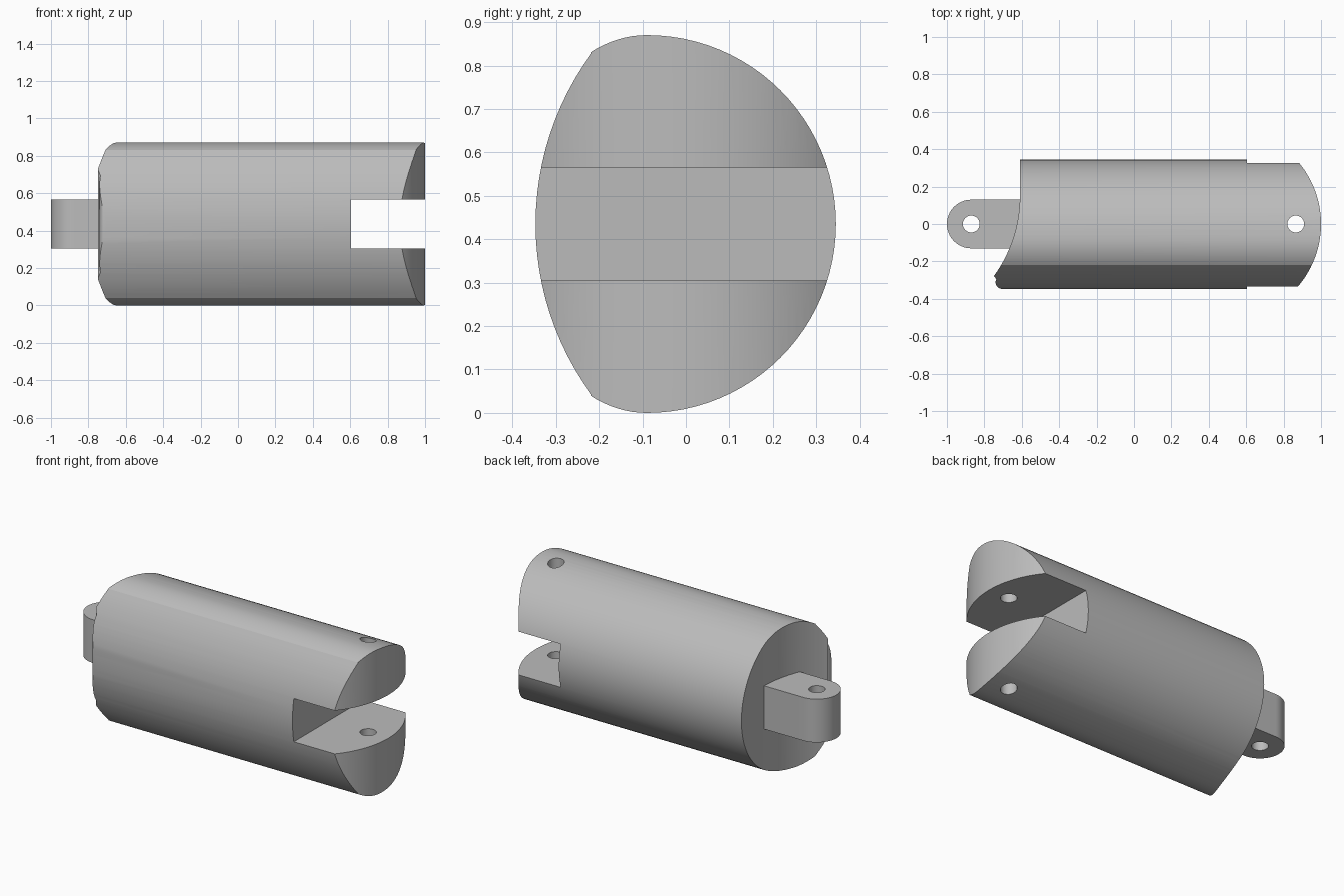
import bpy, bmesh, math
from mathutils import Matrix, Vector

if "Cube" in bpy.data.objects:
    bpy.data.objects.remove(bpy.data.objects["Cube"], do_unlink=True)

MID = 0.435               # height of the long axis
SLOT = (0.305, 0.565)     # height range of hinge slot and tab

grey = bpy.data.materials.new("plain grey")
grey.use_nodes = True
grey.diffuse_color = (0.5, 0.5, 0.5, 1)
grey.node_tree.nodes["Principled BSDF"].inputs["Base Color"].default_value = (0.5, 0.5, 0.5, 1)


def arc(cx, cy, rx, ry, start, end, n):
    """Points on an ellipse arc, angles in degrees."""
    angles = [math.radians(start + (end - start) * i / n) for i in range(n + 1)]
    return [(cx + rx * math.cos(a), cy + ry * math.sin(a)) for a in angles]


def prism(name, outline, low, high, axis="z"):
    """Extrude an outline along z (points are x, y) or along x (points are y, z)."""
    place = {"z": lambda p: (p[0], p[1], low), "x": lambda p: (low, p[0], p[1])}[axis]
    push = Vector((0, 0, high - low)) if axis == "z" else Vector((high - low, 0, 0))
    bm = bmesh.new()
    base = bm.faces.new([bm.verts.new(place(p)) for p in outline])
    top = bmesh.ops.extrude_face_region(bm, geom=[base])["geom"]
    bmesh.ops.translate(bm, vec=push, verts=[v for v in top if isinstance(v, bmesh.types.BMVert)])
    bmesh.ops.recalc_face_normals(bm, faces=bm.faces)
    mesh = bpy.data.meshes.new(name)
    bm.to_mesh(mesh)
    bm.free()
    mesh.materials.append(grey)
    obj = bpy.data.objects.new(name, mesh)
    bpy.context.collection.objects.link(obj)
    return obj


def combine(target, tool, operation):
    """Apply a boolean and remove the tool."""
    mod = target.modifiers.new("cut", "BOOLEAN")
    mod.object, mod.operation, mod.solver = tool, operation, "EXACT"
    bpy.context.view_layer.objects.active = target
    bpy.ops.object.modifier_apply(modifier=mod.name)
    bpy.data.objects.remove(tool, do_unlink=True)


# Barrel: round back, tighter upper and lower front edges, shallow curved front
half_angle = math.degrees(math.asin(0.395 / 0.665))
section = arc(-0.09, MID, 0.435, 0.435, -90, 90, 48)
section += arc(-0.09, MID, 0.31, 0.435, 90, 114.8, 8)[1:]
section += arc(0.318, MID, 0.665, 0.665, 180 - half_angle, 180 + half_angle, 24)
section += arc(-0.09, MID, 0.31, 0.435, 245.2, 270, 8)[:-1]
barrel = prism("barrel", section, -0.9, 1.1, "x")

# End shapes: convex nose on the left side, hollowed lip on the right side
plan = arc(0.486, 0, 0.514, 0.514, -45, 45, 40)
plan += [(0.8, 0.45), (-0.61, 0.45)]
plan += arc(-1.34, 0.15, 0.73, 0.73, 0, -36, 24)
plan += arc(-0.705, -0.312, 0.035, 0.035, 150, 270, 8)
plan += [(-0.69, -0.45), (0.8, -0.45)]
combine(barrel, prism("end_cutter", plan, -0.2, 1.1), "INTERSECT")

# Hinge slot
slot = [(0.605, -0.6), (1.2, -0.6), (1.2, 0.6), (0.605, 0.6)]
combine(barrel, prism("slot_cutter", slot, *SLOT), "DIFFERENCE")

# Hinge tab with rounded end
tab = arc(-0.87, 0, 0.13, 0.13, 90, 270, 32) + [(-0.5, -0.13), (-0.5, 0.13)]
combine(barrel, prism("hinge_tab", tab, *SLOT), "UNION")

# Pin holes
for x in (-0.87, 0.865):
    hole = arc(x, 0, 0.045, 0.045, 0, 360, 32)[:-1]
    combine(barrel, prism("pin_hole_cutter", hole, -0.2, 1.1), "DIFFERENCE")

# Smooth curves, crisp edges
barrel.name = "hinged_segment"
bpy.ops.object.select_all(action="DESELECT")
barrel.select_set(True)
bpy.context.view_layer.objects.active = barrel
bpy.ops.object.shade_smooth_by_angle(angle=math.radians(25))
